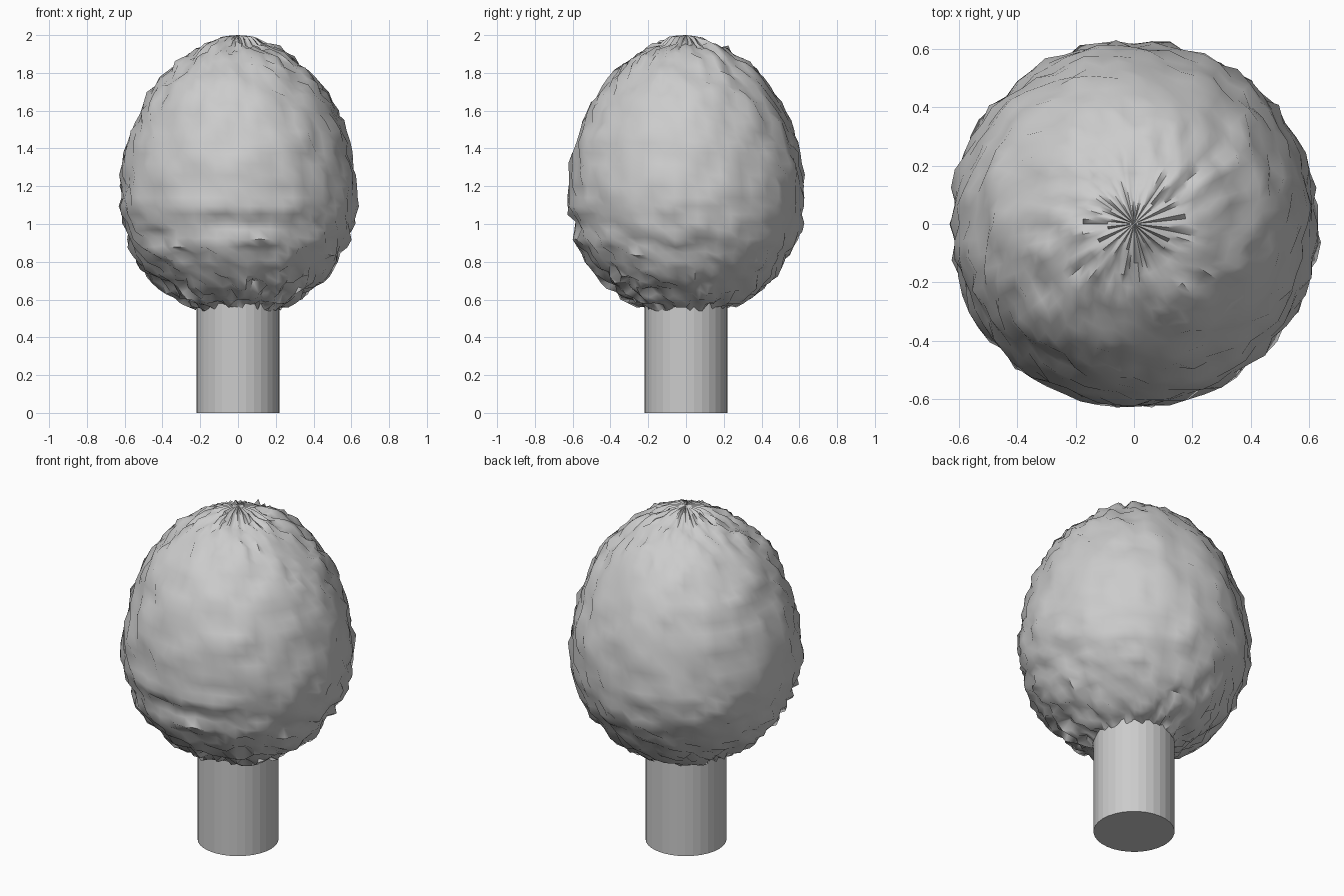
import bpy, bmesh, math, random
from mathutils import Vector, noise

if "Cube" in bpy.data.objects:
    bpy.data.objects.remove(bpy.data.objects["Cube"])

random.seed(7)

grey = bpy.data.materials.new("light grey")
grey.diffuse_color = (0.6, 0.6, 0.6, 1)
grey.use_nodes = True
grey.node_tree.nodes["Principled BSDF"].inputs["Base Color"].default_value = grey.diffuse_color


def finish(name, bm, angle):
    mesh = bpy.data.meshes.new(name)
    bm.to_mesh(mesh)
    bm.free()
    mesh.materials.append(grey)
    ob = bpy.data.objects.new(name, mesh)
    bpy.context.collection.objects.link(ob)
    bpy.ops.object.select_all(action='DESELECT')
    ob.select_set(True)
    bpy.context.view_layer.objects.active = ob
    bpy.ops.object.shade_smooth_by_angle(angle=math.radians(angle))
    return ob


# Rough egg-shaped crown: ellipsoid with a taller upper half
MID, UP, DOWN, RAD = 1.14, 0.86, 0.64, 0.645
bm = bmesh.new()
bmesh.ops.create_uvsphere(bm, u_segments=64, v_segments=44, radius=1)
for v in bm.verts:
    d = v.co.normalized()
    # uneven bumps that only cut inward, rougher on the lower front
    rough = 0.013 + 0.010 * max(0, -d.z) * (1.3 - d.y)
    bump = min(0, -0.021 + noise.noise(d * 4) * 0.012
               + noise.noise(d * 11) * rough * 1.2
               + random.uniform(-1, 1) * rough)
    # shallow groove and ledge across the front
    z = MID + d.z * (UP if d.z > 0 else DOWN)
    front = max(0, min(1, (-d.y - 0.6) * 3))
    bump -= 0.025 * front * math.exp(-((z - 0.98) / 0.04) ** 2)
    bump -= 0.015 * front * math.exp(-((z - 0.75) / 0.08) ** 2)
    # near the tip the bumps fade to radial ripples
    r = 1 + bump / RAD
    if d.z > 0.985:
        ripple = 0.5 + 0.5 * math.sin(math.atan2(d.y, d.x) * 21)
        r = 1 - 0.025 * ripple * min(1, d.xy.length * 8) if hasattr(d, "xy") else 1
    v.co = Vector((d.x * RAD * r, d.y * RAD * r, MID + (z - MID) * r))
# open the bottom where the trunk enters, leaving a ragged rim
low = [v for v in bm.verts if v.co.z < 0.62 and v.co.xy.length < 0.20]
bmesh.ops.delete(bm, geom=low, context='VERTS')
finish("crown", bm, 55)

# Plain cylindrical trunk
bm = bmesh.new()
bmesh.ops.create_cone(bm, cap_ends=True, segments=32, radius1=0.22,
                      radius2=0.22, depth=0.6)
bmesh.ops.translate(bm, verts=bm.verts, vec=(0, 0, 0.3))
finish("trunk", bm, 5)
